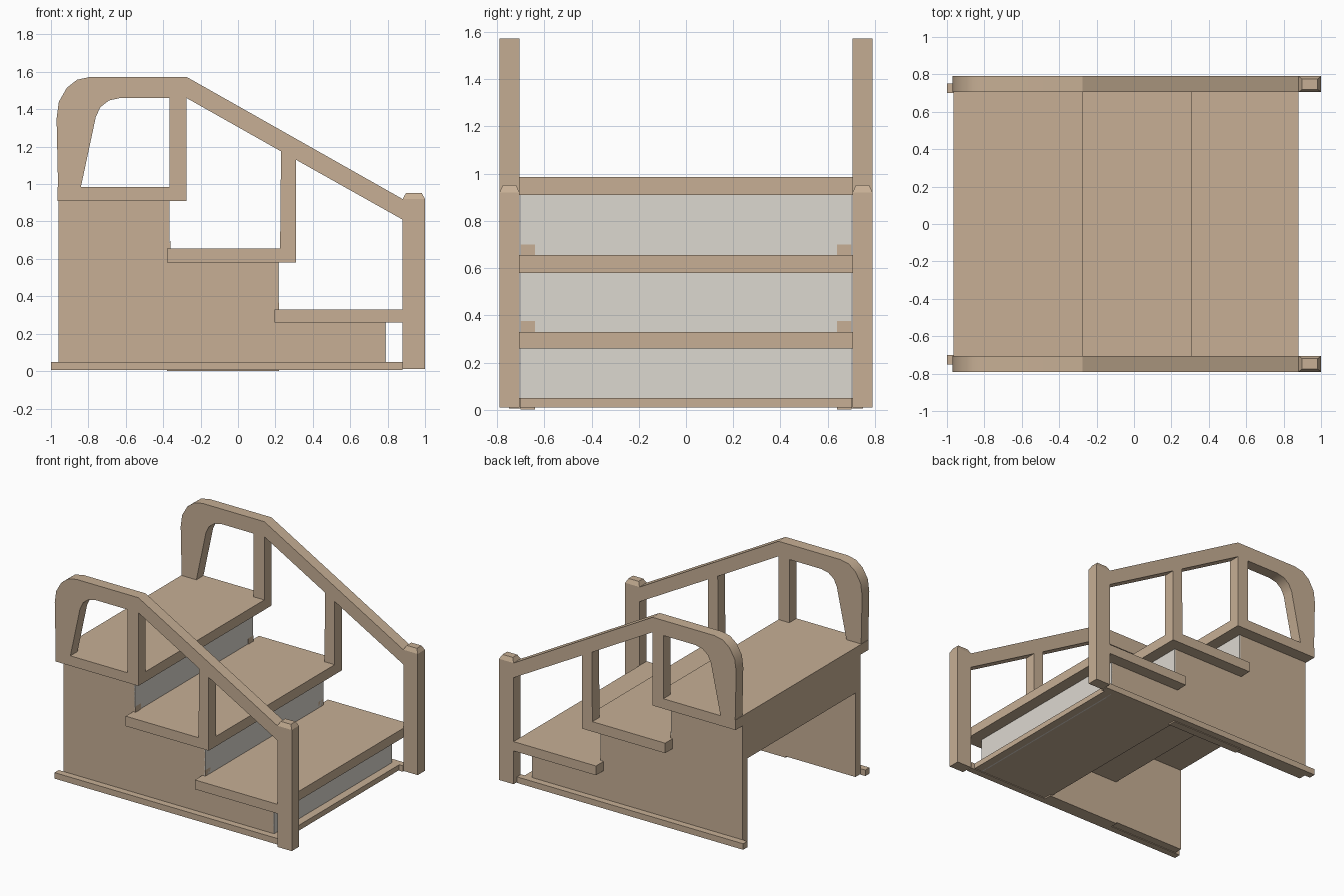
import bpy
import bmesh

if "Cube" in bpy.data.objects:
    bpy.data.objects.remove(bpy.data.objects["Cube"])


def material(name, color):
    m = bpy.data.materials.new(name)
    m.diffuse_color = (*color, 1)
    m.use_nodes = True
    m.node_tree.nodes["Principled BSDF"].inputs["Base Color"].default_value = m.diffuse_color
    return m


WOOD = material("tan_wood", (0.57, 0.43, 0.30))
PALE = material("pale_board", (0.72, 0.69, 0.63))


def finish(name, bm, mat):
    bmesh.ops.recalc_face_normals(bm, faces=bm.faces)
    me = bpy.data.meshes.new(name)
    bm.to_mesh(me)
    bm.free()
    me.materials.append(mat)
    ob = bpy.data.objects.new(name, me)
    bpy.context.collection.objects.link(ob)
    return ob


def box(name, x, y, z, mat=WOOD, taper=(0, 0)):
    """Box from (min, max) ranges; taper insets the top face."""
    bm = bmesh.new()
    tx, ty = taper
    low = [bm.verts.new((a, b, z[0])) for a, b in
           ((x[0], y[0]), (x[1], y[0]), (x[1], y[1]), (x[0], y[1]))]
    top = [bm.verts.new((a, b, z[1])) for a, b in
           ((x[0] + tx, y[0] + ty), (x[1] - tx, y[0] + ty),
            (x[1] - tx, y[1] - ty), (x[0] + tx, y[1] - ty))]
    bm.faces.new(low[::-1])
    bm.faces.new(top)
    for i in range(4):
        j = (i + 1) % 4
        bm.faces.new((low[i], low[j], top[j], top[i]))
    return finish(name, bm, mat)


def extrude_xz(name, pts, y, mat=WOOD):
    """Extrude an (x, z) profile between two y values."""
    bm = bmesh.new()
    face = bm.faces.new([bm.verts.new((px, y[0], pz)) for px, pz in pts])
    ext = bmesh.ops.extrude_face_region(bm, geom=[face])["geom"]
    verts = [g for g in ext if isinstance(g, bmesh.types.BMVert)]
    bmesh.ops.translate(bm, verts=verts, vec=(0, y[1] - y[0], 0))
    return finish(name, bm, mat)


# stepped side wall profile
WALL = [(-0.96, 0.01), (0.785, 0.01), (0.785, 0.27), (0.215, 0.27),
        (0.215, 0.60), (-0.37, 0.60), (-0.37, 0.92), (-0.96, 0.92)]

# handrail with its rounded end and balusters in one outline
RAIL = [(-0.962, 0.985), (-0.97, 1.35), (-0.958, 1.44), (-0.915, 1.515),
        (-0.86, 1.558), (-0.79, 1.573), (-0.275, 1.573), (0.88, 0.92),
        (0.88, 0.81), (0.31, 1.13), (0.31, 0.655), (0.225, 0.655),
        (0.23, 1.175), (-0.275, 1.46), (-0.275, 0.985), (-0.365, 0.985),
        (-0.365, 1.46), (-0.63, 1.46), (-0.69, 1.447), (-0.735, 1.412),
        (-0.76, 1.36), (-0.84, 0.985)]

for side, s in (("front", -1), ("back", 1)):
    def span(a, b):
        return tuple(sorted((s * a, s * b)))

    extrude_xz(f"{side}_side_wall", WALL, span(0.64, 0.70))
    rail = extrude_xz(f"{side}_handrail", RAIL, span(0.705, 0.79))
    bpy.ops.object.select_all(action='DESELECT')
    rail.select_set(True)
    bpy.context.view_layer.objects.active = rail
    bpy.ops.object.shade_smooth_by_angle(angle=0.5)
    box(f"{side}_base_rail", (-1.0, 0.88), span(0.70, 0.75), (0.005, 0.05))
    box(f"{side}_wall_foot", (-0.38, 0.22), span(0.64, 0.70), (0.0, 0.01))
    # newel post and its bevelled cap
    box(f"{side}_newel_post", (0.88, 1.0), span(0.705, 0.79), (0.01, 0.92))
    box(f"{side}_post_cap", (0.88, 1.0), span(0.705, 0.79), (0.92, 0.952),
        taper=(0.018, 0.015))
    # small wedges where each riser meets the tread below
    for i, (x, z) in enumerate(((0.2, 0.33), (-0.38, 0.655)), 1):
        extrude_xz(f"{side}_wedge_{i}", [(x, z), (x + 0.02, z), (x + 0.02, z + 0.045)],
                   span(0.64, 0.70))

# steps: tread, pale riser, and the hollow-underside block behind it
STEPS = [((0.195, 0.88), 0.26, 0.33, 0.79, 0.01, 0.01),
         ((-0.38, 0.31), 0.58, 0.655, 0.22, 0.33, 0.33),
         ((-0.965, -0.275), 0.91, 0.985, -0.365, 0.655, 0.64)]
for i, (x, z0, z1, front, riser_z, under) in enumerate(STEPS, 1):
    box(f"tread_{i}", x, (-0.79, 0.79), (z0, z1))
    box(f"riser_{i}", (front - 0.01, front), (-0.70, 0.70), (riser_z, z0), PALE)
    box(f"step_block_{i}", (x[0] + 0.005, front - 0.01), (-0.64, 0.64), (under, z0))

# front sill between the posts
box("front_sill", (0.79, 0.85), (-0.705, 0.705), (0.01, 0.05))
